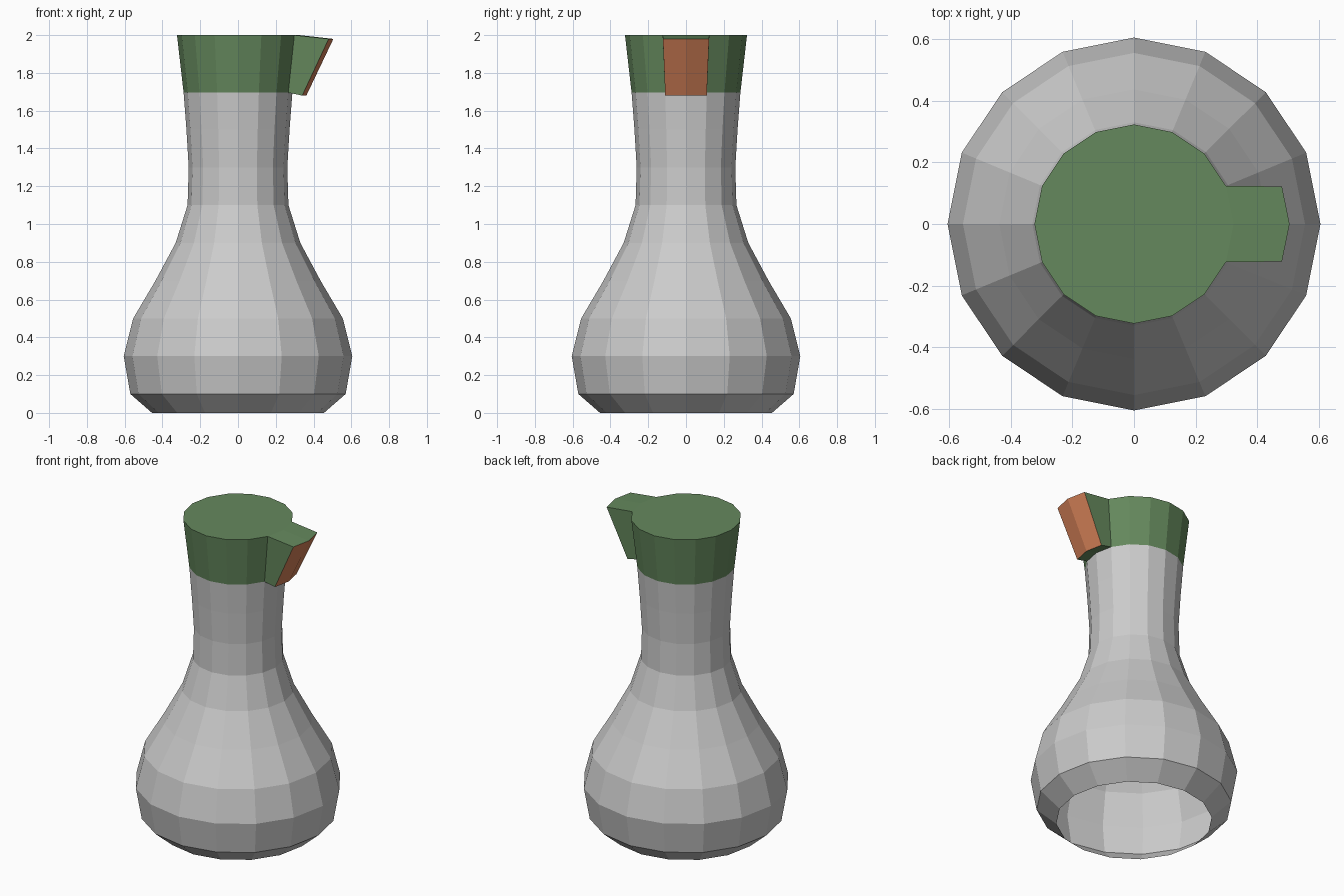
import bpy, bmesh
from math import cos, sin, pi

if "Cube" in bpy.data.objects:
    bpy.data.objects.remove(bpy.data.objects["Cube"])

SIDES = 16


def material(name, rgb):
    m = bpy.data.materials.new(name)
    m.diffuse_color = (*rgb, 1)
    m.use_nodes = True
    m.node_tree.nodes["Principled BSDF"].inputs["Base Color"].default_value = m.diffuse_color
    return m


def ring(bm, r, z):
    return [bm.verts.new((r * cos(2 * pi * i / SIDES), r * sin(2 * pi * i / SIDES), z))
            for i in range(SIDES)]


def bridge(bm, low, high, skip=()):
    for i in range(SIDES):
        j = (i + 1) % SIDES
        if i not in skip:
            bm.faces.new((low[i], low[j], high[j], high[i]))


def finish(bm, name, mats=()):
    me = bpy.data.meshes.new(name)
    bm.to_mesh(me)
    bm.free()
    ob = bpy.data.objects.new(name, me)
    bpy.context.collection.objects.link(ob)
    for m in mats:
        me.materials.append(m)
    return ob


green = material("lid_green", (0.13, 0.25, 0.11))
red = material("spout_red", (0.65, 0.215, 0.095))

# Flask body: faceted open-bottomed shell
profile = [(0.455, 0), (0.57, 0.1), (0.605, 0.3), (0.555, 0.5), (0.437, 0.7),
           (0.33, 0.9), (0.267, 1.1), (0.261, 1.3), (0.273, 1.5), (0.288, 1.695)]
bm = bmesh.new()
rings = [ring(bm, r, z) for r, z in profile]
for a, b in zip(rings, rings[1:]):
    bridge(bm, a, b)
finish(bm, "flask_body")

# Lid: flared collar with flat top, two sides drawn out into the spout
bm = bmesh.new()
low, high = ring(bm, 0.288, 1.695), ring(bm, 0.323, 2.0)
bridge(bm, low, high, skip=(SIDES - 1, 0))
bm.faces.new(high)

# Spout: outer edge of three columns, running from -y to +y
in_low, in_high = [low[-1], low[0], low[1]], [high[-1], high[0], high[1]]
out_low = [bm.verts.new(p) for p in ((0.34, -0.11, 1.68), (0.362, 0, 1.68), (0.34, 0.11, 1.68))]
out_high = [bm.verts.new(p) for p in ((0.48, -0.122, 1.98), (0.505, 0, 1.98), (0.48, 0.122, 1.98))]
for k in range(2):
    bm.faces.new((in_high[k], out_high[k], out_high[k + 1], in_high[k + 1]))
    bm.faces.new((in_low[k + 1], out_low[k + 1], out_low[k], in_low[k]))
    front = bm.faces.new((out_low[k], out_low[k + 1], out_high[k + 1], out_high[k]))
    front.material_index = 1
bm.faces.new((in_low[0], out_low[0], out_high[0], in_high[0]))
bm.faces.new((out_low[2], in_low[2], in_high[2], out_high[2]))
finish(bm, "spouted_lid", (green, red))
